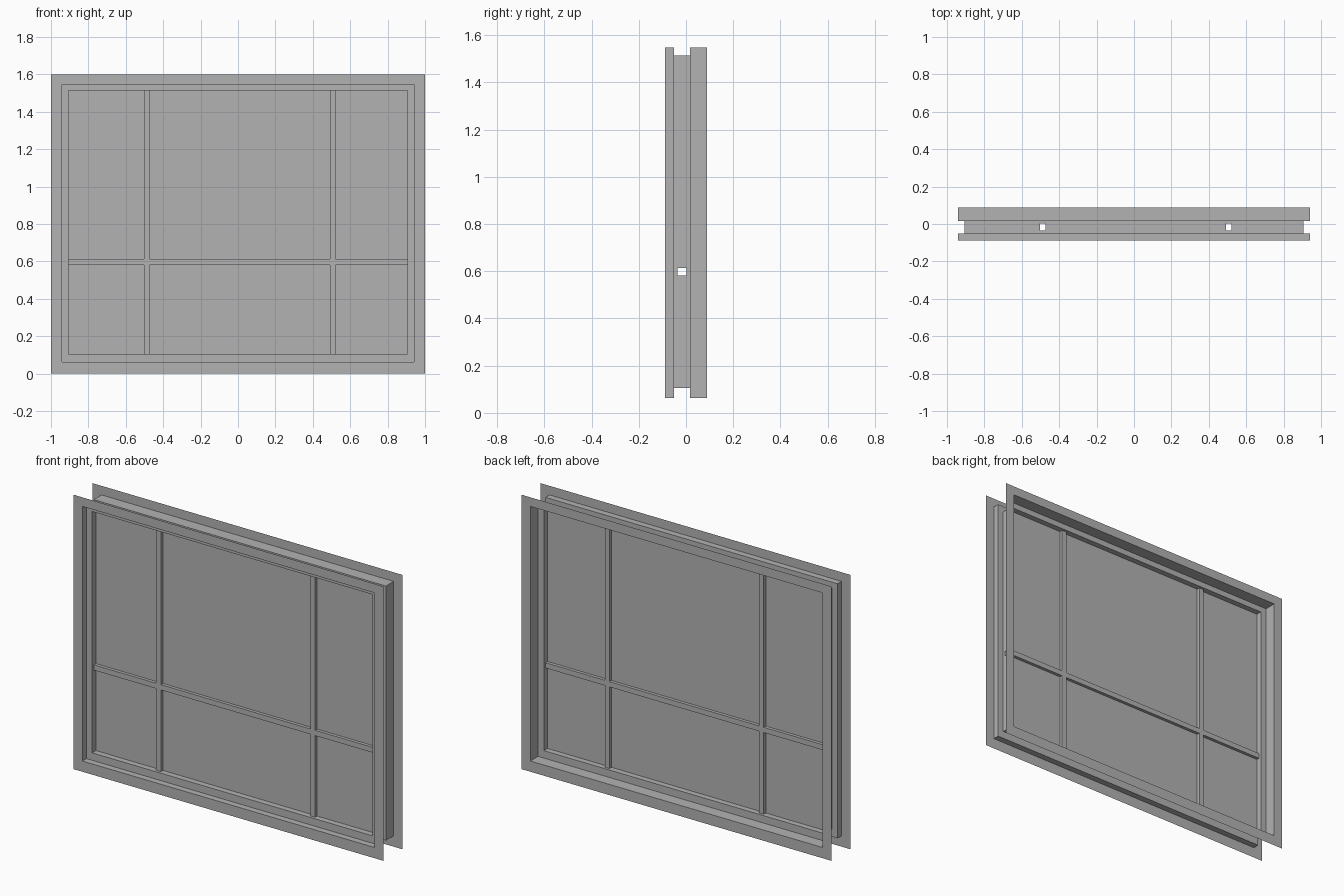
import bpy
import bmesh

cube = bpy.data.objects.get("Cube")
if cube:
    bpy.data.objects.remove(cube, do_unlink=True)

grey = bpy.data.materials.new("plain_grey")
colour = (0.45, 0.45, 0.45, 1.0)
grey.use_nodes = True
grey.diffuse_color = colour
grey.node_tree.nodes["Principled BSDF"].inputs["Base Color"].default_value = colour

# Rectangles as left, right, bottom, top
OUTER = (-1.0, 1.0, 0.0, 1.6)
REVEAL = (-0.942, 0.942, 0.0625, 1.547)
INNER = (-0.905, 0.905, 0.106, 1.513)

# Depths: casing faces, sash faces, glazing bar faces
CASING = 0.088
SASH_FRONT, SASH_BACK = -0.051, 0.017
BAR_FRONT, BAR_BACK = -0.035, 0.002
GLASS = (BAR_FRONT + BAR_BACK) / 2

# Breaks between panes and glazing bars (odd intervals are bars)
X_BREAKS = [INNER[0], -0.503, -0.472, 0.492, 0.522, INNER[1]]
Z_BREAKS = [INNER[2], 0.582, 0.613, INNER[3]]


def corners(bm, rect, y):
    x0, x1, z0, z1 = rect
    return [bm.verts.new((x, y, z)) for x, z in ((x0, z0), (x1, z0), (x1, z1), (x0, z1))]


def sweep(bm, profile):
    """Join a sequence of (rectangle, depth) loops into a thin mitred frame."""
    loops = [corners(bm, rect, y) for rect, y in profile]
    for a, b in zip(loops, loops[1:]):
        for i in range(4):
            j = (i + 1) % 4
            bm.faces.new((a[i], a[j], b[j], b[i]))


def finish(bm, name):
    bmesh.ops.remove_doubles(bm, verts=bm.verts, dist=0.0001)
    mesh = bpy.data.meshes.new(name)
    bm.to_mesh(mesh)
    bm.free()
    mesh.materials.append(grey)
    bpy.context.collection.objects.link(bpy.data.objects.new(name, mesh))


# Casings with their reveals, front and back
bm = bmesh.new()
sweep(bm, [(OUTER, -CASING), (REVEAL, -CASING), (REVEAL, SASH_FRONT)])
finish(bm, "front_casing")
bm = bmesh.new()
sweep(bm, [(REVEAL, SASH_BACK), (REVEAL, CASING), (OUTER, CASING)])
finish(bm, "back_casing")

# Sash steps either side of the glazing, open on the outside
bm = bmesh.new()
sweep(bm, [(REVEAL, SASH_FRONT), (INNER, SASH_FRONT), (INNER, BAR_FRONT)])
sweep(bm, [(INNER, BAR_BACK), (INNER, SASH_BACK), (REVEAL, SASH_BACK)])
finish(bm, "sash_frame")

# Hollow glazing bars and flat panes, cell by cell
bars, panes = bmesh.new(), bmesh.new()
for i, (x0, x1) in enumerate(zip(X_BREAKS, X_BREAKS[1:])):
    for k, (z0, z1) in enumerate(zip(Z_BREAKS, Z_BREAKS[1:])):
        cell = (x0, x1, z0, z1)
        if i % 2 or k % 2:
            bars.faces.new(corners(bars, cell, BAR_FRONT))
            bars.faces.new(corners(bars, cell, BAR_BACK)[::-1])
        else:
            sweep(bars, [(cell, BAR_FRONT), (cell, BAR_BACK)])
            panes.faces.new(corners(panes, cell, GLASS))
finish(bars, "glazing_bars")
finish(panes, "window_panes")
